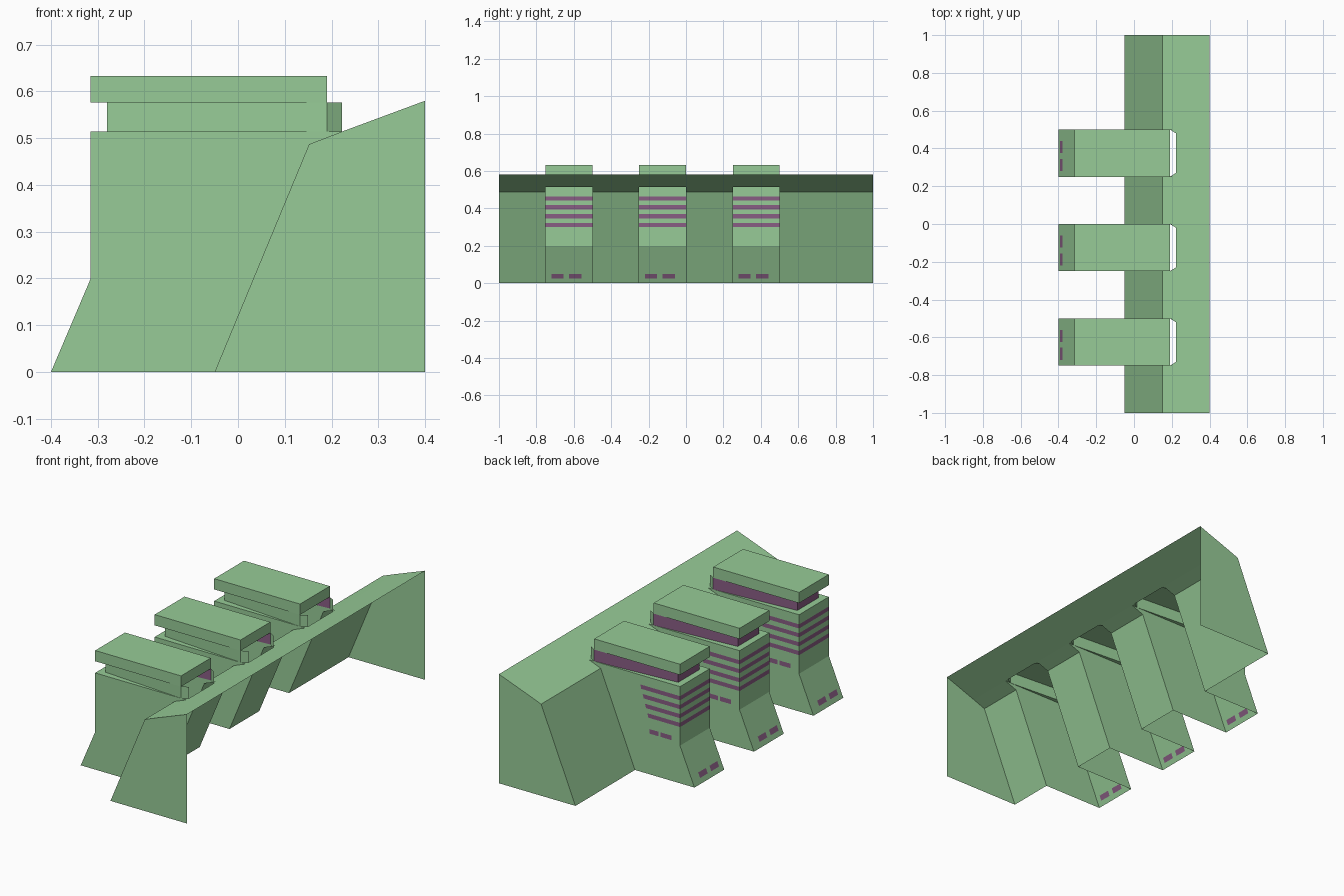
import bpy, bmesh
from mathutils import Vector

if "Cube" in bpy.data.objects:
    bpy.data.objects.remove(bpy.data.objects["Cube"])


def material(name, rgb):
    m = bpy.data.materials.new(name)
    m.diffuse_color = (*rgb, 1)
    m.use_nodes = True
    m.node_tree.nodes["Principled BSDF"].inputs["Base Color"].default_value = m.diffuse_color
    return m


GREEN = material("green_wall", (0.31, 0.6, 0.31))
PURPLE = material("purple_trim", (0.25, 0.11, 0.23))


def build(name, faces, mat):
    """Make one object from a list of polygons, welding shared corners."""
    bm = bmesh.new()
    for f in faces:
        bm.faces.new([bm.verts.new(p) for p in f])
    bmesh.ops.remove_doubles(bm, verts=bm.verts, dist=1e-4)
    bmesh.ops.recalc_face_normals(bm, faces=bm.faces)
    mesh = bpy.data.meshes.new(name)
    bm.to_mesh(mesh)
    bm.free()
    mesh.materials.append(mat)
    ob = bpy.data.objects.new(name, mesh)
    bpy.context.collection.objects.link(ob)
    return ob


def strip(profile, y0, y1):
    """Sweep an xz polyline between two y positions."""
    return [[(a[0], y0, a[1]), (b[0], y0, b[1]), (b[0], y1, b[1]), (a[0], y1, a[1])]
            for a, b in zip(profile, profile[1:])]


def side(profile, y):
    return [(x, y, z) for x, z in profile]


def wall_between(path, z0, z1):
    """Upright panels following an xy polyline."""
    return [[(*a, z0), (*b, z0), (*b, z1), (*a, z1)] for a, b in zip(path, path[1:])]


def decal(quad):
    """Paint patch showing on both faces of a thin wall."""
    q = [Vector(p) for p in quad]
    n = (q[1] - q[0]).cross(q[2] - q[0]).normalized() * 0.0015
    return [[p + n for p in q], [p - n for p in q]]


FOOT, EAVE, RIDGE = (-0.05, 0), (0.152, 0.487), (0.4, 0.58)
CUT = (0.222, 0.514)
STARTS, W = (-0.75, -0.25, 0.25), 0.25
TOP, CAP0, CAP1 = 0.514, 0.576, 0.633

# Long sloped wall, open behind and below, with gaps at the bays
faces = []
edges = [-1] + [v for s in STARTS for v in (s, s + W)] + [1]
for i, (a, b) in enumerate(zip(edges, edges[1:])):
    faces += strip([CUT, RIDGE], a, b)
    if i % 2 == 0:
        faces += strip([FOOT, EAVE, CUT], a, b)
for y in (-1, 1):
    faces.append(side([FOOT, EAVE, CUT, RIDGE, (0.4, 0)], y))
build("main_wall", faces, GREEN)

outline = [(-0.4, 0), (-0.315, 0.2), (-0.315, TOP), CUT, EAVE, FOOT]
for n, y0 in enumerate(STARTS, 1):
    y1 = y0 + W

    # Bay shell: front, two sides and the rim below the window
    faces = strip(outline[:3], y0, y1) + [side(outline, y0), side(outline, y1)]
    path = lambda y, s: [(-0.28, y - s * 0.035), (0.19, y), (0.222, y - s * 0.02)]
    faces.append([(-0.315, y0, TOP), (-0.315, y1, TOP), (-0.28, y1 - 0.035, TOP), (-0.28, y0 + 0.035, TOP)])
    for y, s in ((y0, -1), (y1, 1)):
        a, b, c = path(y, s)
        faces.append([(-0.315, y, TOP), (*b, TOP), (*a, TOP)])
        faces.append([(*b, TOP), (0.222, y, TOP), (*c, TOP)])
    build(f"bay_shell_{n}", faces, GREEN)

    # Window band
    low, high = path(y0, -1), path(y1, 1)
    build(f"window_plain_{n}", wall_between(low, TOP, CAP0) + wall_between(high[1:], TOP, CAP0), GREEN)
    build(f"window_glass_{n}", wall_between([low[0], high[0], high[1]], TOP, CAP0), PURPLE)

    # Flat cap slab
    rect = [(-0.315, CAP0), (-0.315, CAP1), (0.19, CAP1), (0.19, CAP0)]
    build(f"cap_{n}", strip(rect + rect[:1], y0, y1) + [side(rect, y0), side(rect, y1)], GREEN)

    # Stripes on the front and one side
    faces = []
    for k, z in enumerate((0.30, 0.347, 0.395, 0.442)):
        t, xe = z + 0.022, -0.13 + 0.014 * k
        faces += decal([(-0.315, y0, z), (-0.315, y1, z), (-0.315, y1, t), (-0.315, y0, t)])
        faces += decal([(-0.315, y1, z), (xe, y1, z), (xe + 0.006, y1, t), (-0.315, y1, t)])
    # Dashes low on the front and on the same side
    for d in (0.03, 0.125):
        a, b = y0 + d, y0 + d + 0.065
        (x0, z0), (x1, z1) = [(-0.4 + z * 0.425, z) for z in (0.025, 0.051)]
        faces += decal([(x0, a, z0), (x0, b, z0), (x1, b, z1), (x1, a, z1)])
    for a, b in ((-0.267, -0.20), (-0.188, -0.135)):
        faces += decal([(a, y1, 0.217), (b, y1, 0.217), (b, y1, 0.241), (a, y1, 0.241)])
    build(f"stripes_{n}", faces, PURPLE)
